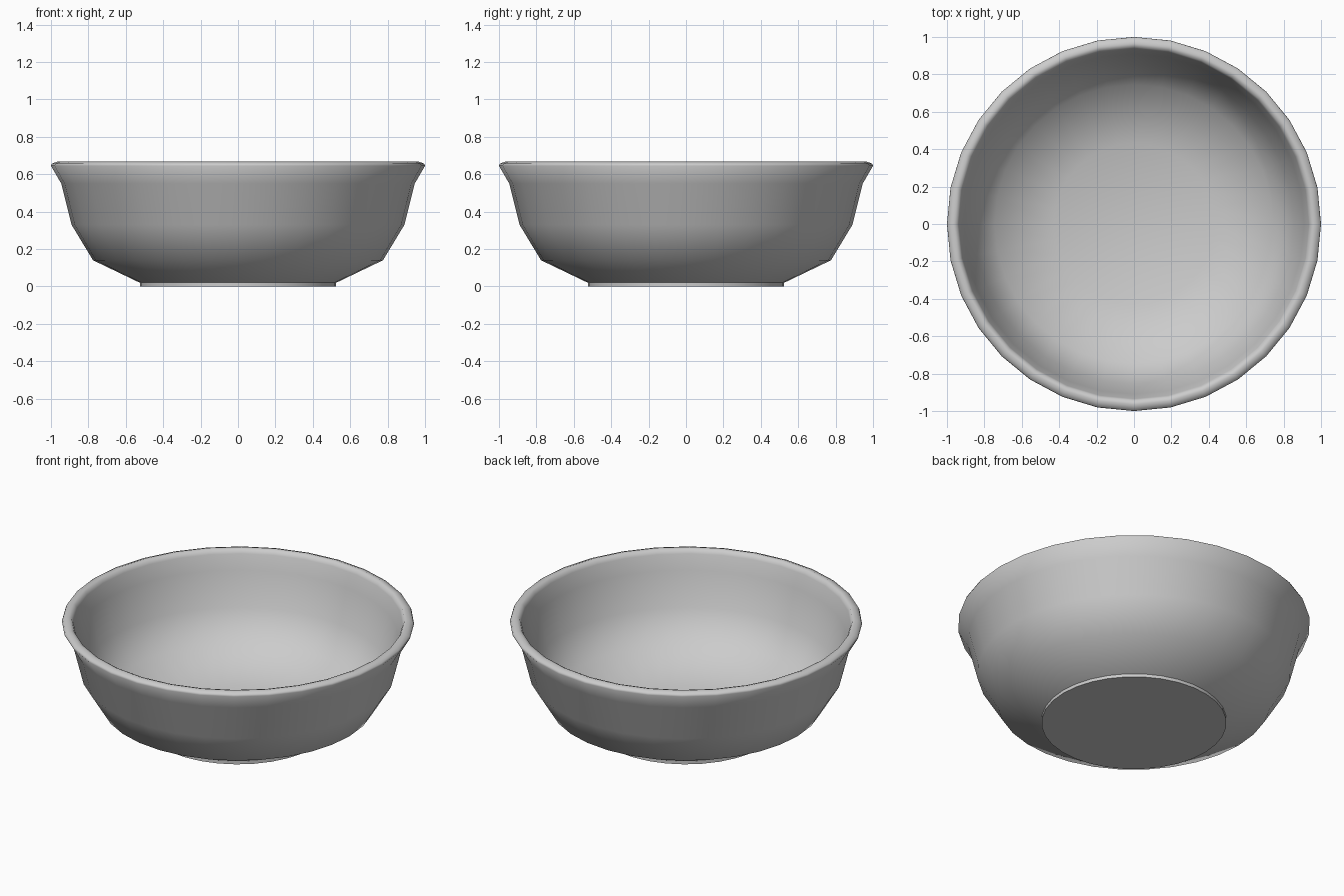
import bpy, bmesh, math

cube = bpy.data.objects.get("Cube")
if cube:
    bpy.data.objects.remove(cube, do_unlink=True)

SIDES = 32

# One plain material for the whole bowl
grey = bpy.data.materials.new("light grey")
grey.use_nodes = True
colour = (0.6, 0.6, 0.6, 1)
grey.diffuse_color = colour
grey.node_tree.nodes["Principled BSDF"].inputs["Base Color"].default_value = colour

# Radius and height: foot, outer wall, rolled rim, inner wall, floor
profile = [
    (0.525, 0), (0.525, 0.02),
    (0.775, 0.14), (0.89, 0.33), (0.945, 0.55),
    (1.0, 0.645), (0.995, 0.657), (0.965, 0.668), (0.945, 0.662),
    (0.935, 0.64), (0.91, 0.55), (0.855, 0.34), (0.745, 0.165), (0.43, 0.05),
]


def lathe(name, points, material):
    """Spin an open profile around z and close both ends with a flat disc."""
    bm = bmesh.new()
    rings = []
    for r, z in points:
        angles = [2 * math.pi * i / SIDES for i in range(SIDES)]
        rings.append([bm.verts.new((r * math.cos(a), r * math.sin(a), z)) for a in angles])
    for low, high in zip(rings, rings[1:]):
        for i in range(SIDES):
            j = (i + 1) % SIDES
            bm.faces.new((low[i], low[j], high[j], high[i]))
    bm.faces.new(rings[0][::-1])
    bm.faces.new(rings[-1])
    bmesh.ops.recalc_face_normals(bm, faces=bm.faces)
    mesh = bpy.data.meshes.new(name)
    bm.to_mesh(mesh)
    bm.free()
    mesh.materials.append(material)
    obj = bpy.data.objects.new(name, mesh)
    bpy.context.collection.objects.link(obj)
    return obj


bowl = lathe("bowl", profile, grey)

# Smooth walls, crisp foot
bpy.ops.object.select_all(action="DESELECT")
bowl.select_set(True)
bpy.context.view_layer.objects.active = bowl
bpy.ops.object.shade_smooth_by_angle(angle=math.radians(60))
